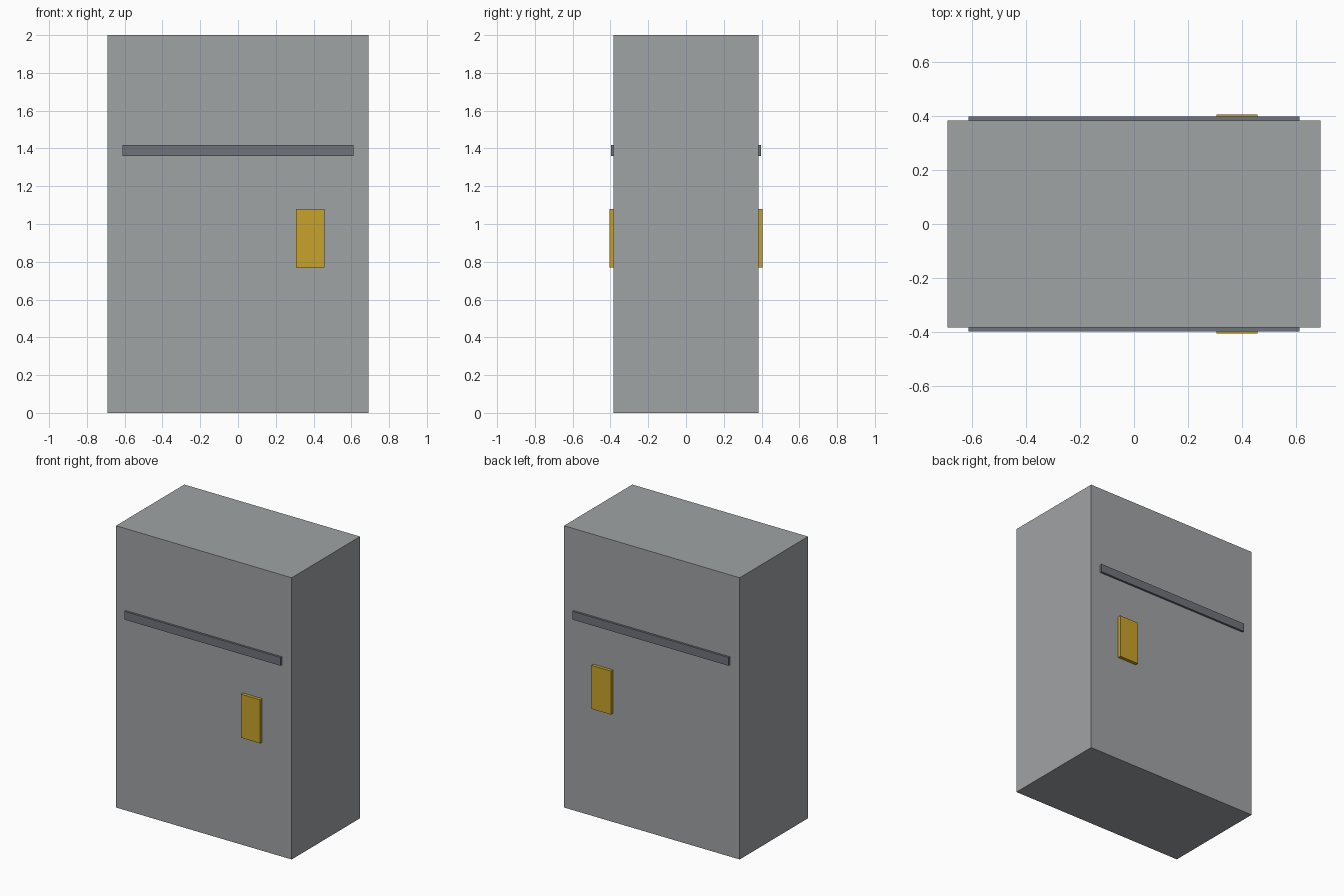
import bpy

if "Cube" in bpy.data.objects:
    bpy.data.objects.remove(bpy.data.objects["Cube"])


def material(name, rgb):
    # 8-bit sRGB to linear diffuse colour
    m = bpy.data.materials.new(name)
    lin = [((c / 255 + 0.055) / 1.055) ** 2.4 for c in rgb]
    m.diffuse_color = (*lin, 1)
    m.use_nodes = True
    m.node_tree.nodes["Principled BSDF"].inputs["Base Color"].default_value = m.diffuse_color
    return m


def box(name, x, y, z, mat):
    # box from (min, max) ranges
    lo, hi = zip(x, y, z)
    bpy.ops.mesh.primitive_cube_add(size=1, location=[(a + b) / 2 for a, b in zip(lo, hi)])
    ob = bpy.context.object
    ob.name = name
    ob.scale = [b - a for a, b in zip(lo, hi)]
    bpy.ops.object.transform_apply(location=False, rotation=False, scale=True)
    ob.data.materials.append(mat)
    return ob


grey = material("light grey", (160, 163, 165))
dark = material("dark grey", (112, 115, 122))
yellow = material("yellow", (200, 162, 42))

# main cabinet
D = 0.383
box("cabinet_body", (-0.69, 0.69), (-D, D), (0, 2), grey)

# rail and yellow plate on the front and back faces
for side, s in (("front", -1), ("back", 1)):
    box(side + "_rail", (-0.612, 0.612), sorted((s * (D - 0.005), s * 0.398)), (1.36, 1.419), dark)
    box(side + "_plate", (0.306, 0.458), sorted((s * (D - 0.005), s * 0.406)), (0.771, 1.08), yellow)
